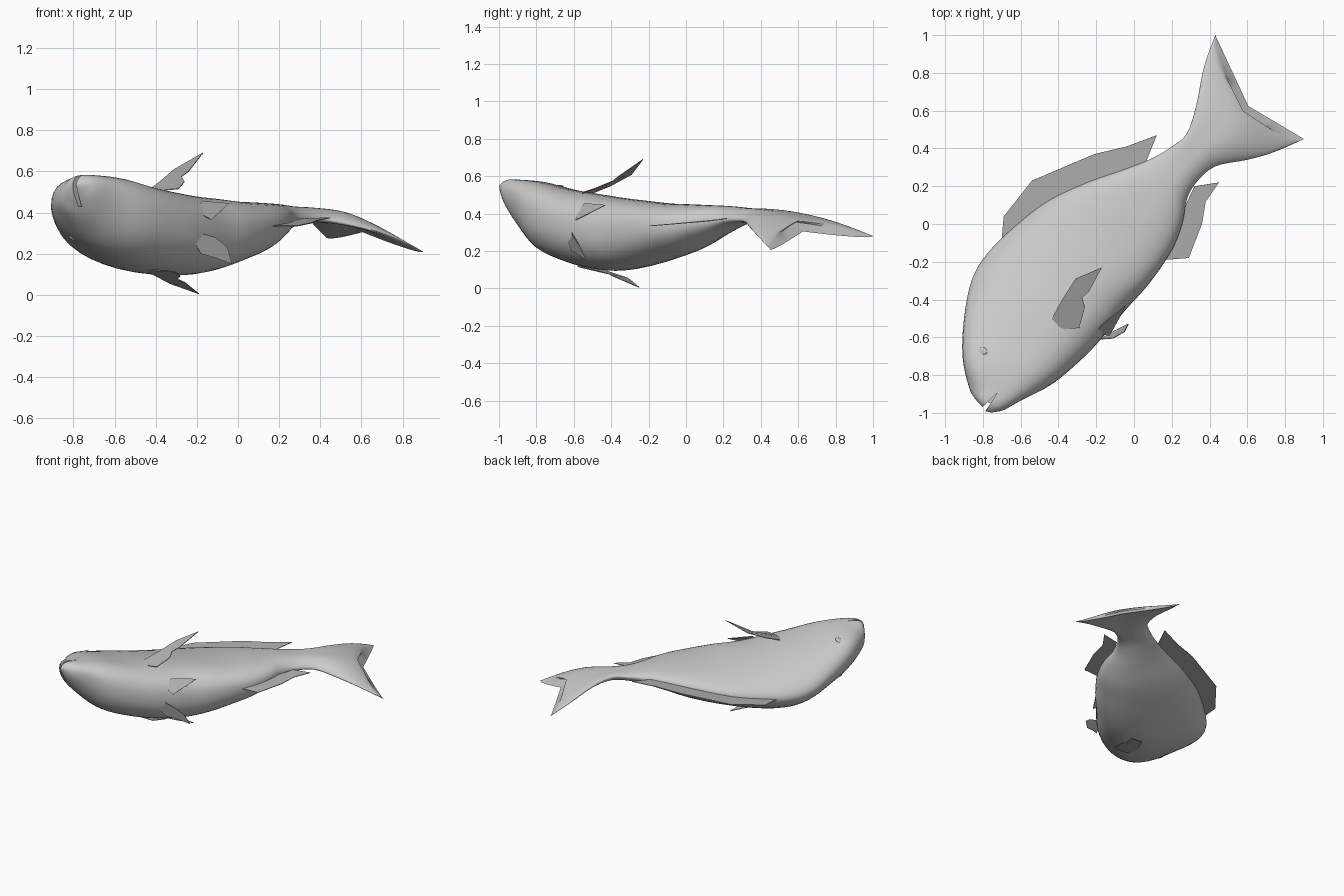
import bpy
import bmesh
from math import cos, sin, pi, copysign
from mathutils import Vector

if "Cube" in bpy.data.objects:
    bpy.data.objects.remove(bpy.data.objects["Cube"], do_unlink=True)


def make_material(name, value):
    mat = bpy.data.materials.new(name)
    mat.use_nodes = True
    colour = (value, value, value, 1)
    mat.diffuse_color = colour
    mat.node_tree.nodes["Principled BSDF"].inputs["Base Color"].default_value = colour
    return mat


skin = make_material("pale grey skin", 0.6)
membrane = make_material("grey fin membrane", 0.45)


def make_object(name, verts, faces, mat):
    mesh = bpy.data.meshes.new(name)
    mesh.from_pydata(verts, [], faces)
    mesh.materials.append(mat)
    bm = bmesh.new()
    bm.from_mesh(mesh)
    bmesh.ops.recalc_face_normals(bm, faces=bm.faces)
    bm.to_mesh(mesh)
    bm.free()
    obj = bpy.data.objects.new(name, mesh)
    bpy.context.collection.objects.link(obj)
    return obj


def activate(obj):
    bpy.ops.object.select_all(action="DESELECT")
    obj.select_set(True)
    bpy.context.view_layer.objects.active = obj


# Body sections, nose to tail: back x y z, belly x y z, upper z, lower z
sections = [
    (-.81, -.96, .53, -.755, -.998, .54, .56, .50),
    (-.845, -.92, .50, -.69, -.985, .52, .58, .44),
    (-.875, -.86, .46, -.60, -.935, .49, .582, .35),
    (-.908, -.70, .44, -.43, -.845, .40, .57, .215),
    (-.90, -.50, .385, -.26, -.70, .34, .53, .14),
    (-.86, -.30, .32, -.14, -.57, .31, .505, .103),
    (-.78, -.16, .295, -.04, -.45, .30, .485, .095),
    (-.64, -.02, .30, .06, -.34, .315, .47, .115),
    (-.46, .12, .325, .15, -.22, .33, .455, .155),
    (-.25, .22, .355, .22, -.10, .34, .45, .20),
    (-.05, .29, .38, .26, .02, .355, .445, .26),
    (.10, .35, .395, .28, .13, .365, .44, .31),
    (.20, .41, .405, .33, .22, .37, .43, .345),
    (.28, .48, .41, .43, .305, .365, .425, .355),
    (.33, .63, .39, .60, .34, .33, .412, .345),
    (.37, .83, .34, .74, .38, .285, .385, .325),
    (.43, 1.0, .28, .90, .45, .21, .355, .305),
]
LAST = len(sections) - 1


def section_at(u):
    # Smooth interpolation between neighbouring sections
    i = min(int(u), LAST - 1)
    t = u - i
    rows = [sections[max(0, min(LAST, i + k))] for k in (-1, 0, 1, 2)]
    return [b + t / 2 * (c - a + t * (2 * a - 5 * b + 4 * c - d + t * (3 * (b - c) + d - a)))
            for a, b, c, d in zip(*rows)]


def skin_point(u, angle):
    row = section_at(u)
    back, belly, top, low = Vector(row[:3]), Vector(row[3:6]), row[6], row[7]
    # The flanks are fullest on the belly side of the trunk
    trunk = sin(pi * min(u / 13, 1))
    middle = back.lerp(belly, .5 + .15 * trunk)
    fork = max(0, u - LAST + 2) / 2       # pulls the tail centre inward
    middle -= Vector((.06, .10, 0)) * fork ** 2
    middle.z = (top + low) / 2
    c, s = cos(angle), sin(angle)
    # Rounded brow over the head, leaner below it
    brow = max(0, 1 - abs(u - 2.5) / 2.5) * (-.25 if s > 0 else .1)
    power = 1 + (.1 * trunk + brow if c > 0 else -.16 * trunk)
    c, s = [copysign(abs(v) ** power, v) for v in (c, s)]
    edge = back if c > 0 else belly
    point = middle.lerp(edge, abs(c))
    point.z = middle.z + abs(c) ** (2 - fork) * (edge.z - middle.z) + s * (top - low) / 2
    # The rear edge of the tail is bevelled upward
    return point - Vector((.03, .042, 0)) * fork ** 3 * max(0, s)


# Lofted body and tail
STEPS, RING = 4, 40
rings = STEPS * LAST + 1
verts = [skin_point(r / STEPS, 2 * pi * k / RING) for r in range(rings) for k in range(RING)]
faces = []
for r in range(rings - 1):
    for k in range(RING):
        a, b = r * RING + k, r * RING + (k + 1) % RING
        faces.append((a, b, b + RING, a + RING))
# Nose cap as a fan, tail edge as strips across its thickness
verts.append(skin_point(0, 0).lerp(skin_point(0, pi), .5) + Vector((-.005, -.012, 0)))
for k in range(RING):
    faces.append(((k + 1) % RING, k, len(verts) - 1))
end = (rings - 1) * RING
for k in range(RING // 2):
    loop = [k, k + 1, RING - k - 1, (RING - k) % RING]
    faces.append([end + j for j in dict.fromkeys(loop)])
body = make_object("body", verts, faces, skin)

# Mouth slit cut by a wedge
slit = [(-.835, -1.0), (-.80, -1.01), (-.72, -.89)]
wedge_verts = [(x, y, z) for z in (.43, .7) for x, y in slit]
wedge = make_object("mouth_cutter", wedge_verts,
                    [(0, 2, 1), (3, 4, 5), (0, 1, 4, 3), (1, 2, 5, 4), (2, 0, 3, 5)], skin)
wedge.hide_render = True
cut = body.modifiers.new("mouth", "BOOLEAN")
cut.operation = "DIFFERENCE"
cut.solver = "EXACT"
cut.object = wedge
activate(body)
bpy.ops.object.modifier_apply(modifier="mouth")
bpy.data.objects.remove(wedge, do_unlink=True)
activate(body)
bpy.ops.object.shade_smooth_by_angle(angle=.9)

# Eyes, faint bulges on both flanks
for name, angle in (("upper_eye", .87), ("lower_eye", -.8)):
    side = copysign(1, angle)
    spot = skin_point(3.3, angle) - Vector((-.002, 0, .004 * side))
    bpy.ops.mesh.primitive_uv_sphere_add(segments=16, ring_count=8, radius=1, location=spot)
    eye = bpy.context.object
    eye.name = name
    eye.scale = (.028, .022, .009)
    eye.rotation_euler = (0, -.45 * side, 0)
    eye.data.materials.append(skin)
    bpy.ops.object.shade_smooth()


# Thin flat fins
def fin(name, outline):
    obj = make_object(name, outline, [range(len(outline))], membrane)
    solid = obj.modifiers.new("thickness", "SOLIDIFY")
    solid.thickness = .004
    solid.offset = 0


fin("dorsal_fin", [(-.70, -.08, .295), (-.69, .04, .295), (-.54, .23, .33), (-.21, .37, .38),
                   (-.04, .41, .40), (.12, .47, .42), (.06, .32, .395), (-.25, .19, .355),
                   (-.46, .08, .325)])
fin("anal_fin", [(.16, -.19, .335), (.29, -.18, .335), (.36, 0, .35), (.38, .12, .36),
                 (.45, .22, .375), (.32, .2, .37), (.25, .05, .355)])

pectoral = [(-.44, -.51, .505), (-.38, -.40, .55), (-.31, -.29, .61), (-.17, -.23, .69),
            (-.24, -.36, .60), (-.275, -.39, .575), (-.26, -.44, .55), (-.29, -.55, .515),
            (-.40, -.56, .505)]
fin("upper_pectoral_fin", pectoral)
fin("lower_pectoral_fin", [(x - .02, y - .02, .12 - (z - .505) * .62) for x, y, z in pectoral])

fin("upper_pelvic_fin", [(-.21, -.58, .41), (-.175, -.54, .455), (-.045, -.43, .445),
                         (-.08, -.50, .41), (-.13, -.59, .365)])
fin("lower_pelvic_fin", [(-.21, -.63, .25), (-.18, -.61, .30), (-.11, -.605, .28),
                         (-.05, -.57, .23), (-.03, -.53, .15), (-.11, -.57, .18),
                         (-.18, -.61, .20)])
